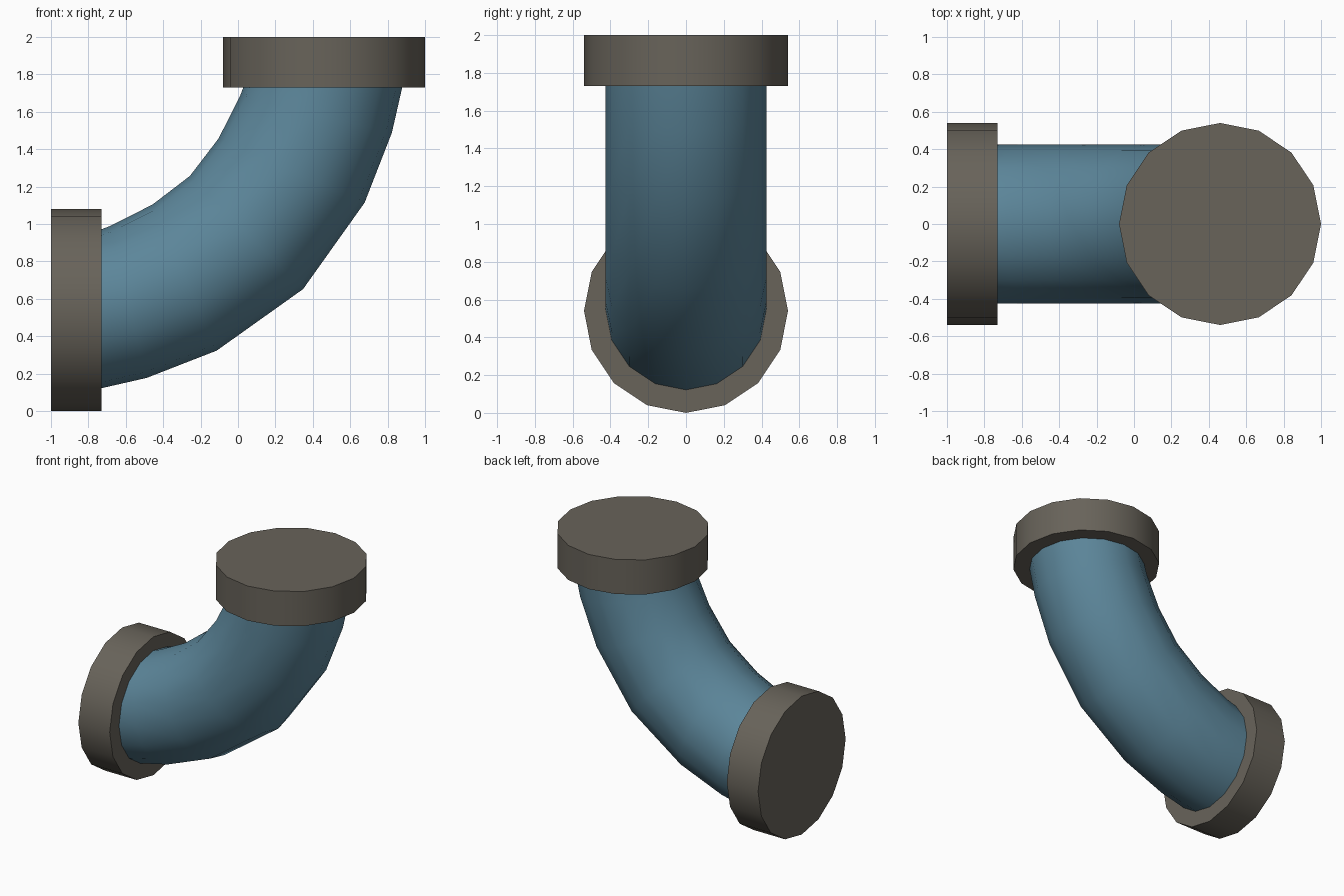
import bpy, bmesh, math
from mathutils import Vector, Matrix

if "Cube" in bpy.data.objects:
    bpy.data.objects.remove(bpy.data.objects["Cube"])

SIDES = 16


def material(name, rgb):
    m = bpy.data.materials.new(name)
    m.diffuse_color = (*rgb, 1)
    m.use_nodes = True
    m.node_tree.nodes["Principled BSDF"].inputs["Base Color"].default_value = m.diffuse_color
    return m


pipe_blue = material("pipe blue", (0.107, 0.238, 0.323))
flange_grey = material("flange grey", (0.138, 0.125, 0.102))


def finish(name, bm, mat):
    bmesh.ops.recalc_face_normals(bm, faces=bm.faces)
    me = bpy.data.meshes.new(name)
    bm.to_mesh(me)
    bm.free()
    me.materials.append(mat)
    ob = bpy.data.objects.new(name, me)
    bpy.context.collection.objects.link(ob)
    bpy.ops.object.select_all(action='DESELECT')
    ob.select_set(True)
    bpy.context.view_layer.objects.active = ob
    bpy.ops.object.shade_smooth_by_angle(angle=math.radians(35))
    return ob


# Flanges: closed 16-sided discs on both ends
def flange(name, centre, rotation):
    bm = bmesh.new()
    bmesh.ops.create_cone(bm, cap_ends=True, segments=SIDES,
                          radius1=0.54, radius2=0.54, depth=0.27,
                          matrix=Matrix.Translation(centre) @ rotation)
    finish(name, bm, flange_grey)


flange("top_flange", (0.46, 0, 1.865), Matrix.Identity(4))
flange("side_flange", (-0.865, 0, 0.54), Matrix.Rotation(math.pi / 2, 4, 'Y'))

# Elbow: rings given by outer and inner points in the x-z plane;
# the second half mirrors the first about the 45 degree line
half = [((-0.735, 0.121), (-0.735, 0.97)),
        ((-0.489, 0.177), (-0.682, 0.990)),
        ((-0.114, 0.323), (-0.457, 1.104))]
middle = [((0.348, 0.652), (-0.257, 1.257))]


def mirror(p):
    return (1 - p[1], 1 - p[0])


rings = half + middle + [(mirror(o), mirror(i)) for o, i in reversed(half)]

bm = bmesh.new()
loops = []
for o, i in rings:
    outer, inner = Vector((o[0], 0, o[1])), Vector((i[0], 0, i[1]))
    mid, arm = (outer + inner) / 2, (outer - inner) / 2
    side = Vector((0, 0.425, 0))
    angles = [2 * math.pi * k / SIDES for k in range(SIDES)]
    loops.append([bm.verts.new(mid + arm * math.cos(a) + side * math.sin(a))
                  for a in angles])
for a, b in zip(loops, loops[1:]):
    for k in range(SIDES):
        n = (k + 1) % SIDES
        bm.faces.new((a[k], a[n], b[n], b[k]))
bm.faces.new(loops[0])
bm.faces.new(loops[-1])
finish("elbow_pipe", bm, pipe_blue)
